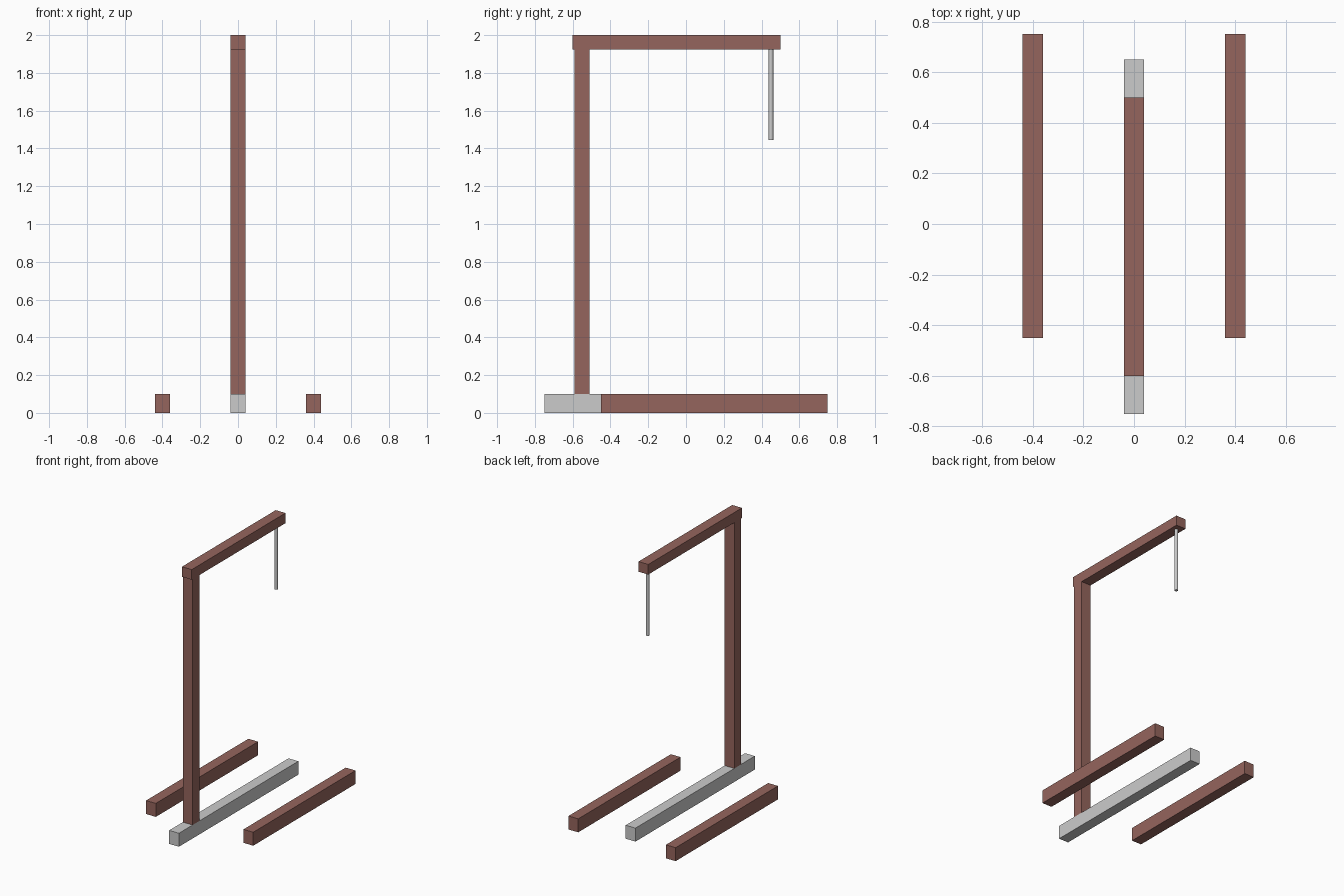
import bpy

if "Cube" in bpy.data.objects:
    bpy.data.objects.remove(bpy.data.objects["Cube"])

# Painted steel colours
def paint(name, rgb):
    m = bpy.data.materials.new(name)
    m.diffuse_color = (*rgb, 1.0)
    m.use_nodes = True
    m.node_tree.nodes["Principled BSDF"].inputs["Base Color"].default_value = m.diffuse_color
    return m

brown = paint("red_brown", (0.30, 0.13, 0.11))


def bar(name, x, y, z, mat=None):
    """Box spanning the (min, max) range on each axis."""
    spans = (x, y, z)
    bpy.ops.mesh.primitive_cube_add(size=1, location=[(a + b) / 2 for a, b in spans])
    o = bpy.context.object
    o.name = name
    o.scale = [b - a for a, b in spans]
    bpy.ops.object.transform_apply(location=False, rotation=False, scale=True)
    if mat:
        o.data.materials.append(mat)
    return o


W = 0.04  # half width of every bar

# Base: grey centre rail and two side legs
bar("centre_rail", (-W, W), (-0.75, 0.65), (0, 0.1))
for side, cx in (("left", -0.4), ("right", 0.4)):
    bar(side + "_leg", (cx - W, cx + W), (-0.45, 0.75), (0, 0.1), brown)

# Upright mast and boom arm
bar("mast", (-W, W), (-0.59, -0.51), (0.1, 1.925), brown)
bar("boom", (-W, W), (-0.6, 0.5), (1.925, 2.0), brown)

# Hanging rod under the boom tip
bpy.ops.mesh.primitive_cylinder_add(vertices=12, radius=0.0125, depth=0.48,
                                    location=(0, 0.45, 1.685))
bpy.context.object.name = "hanging_rod"
